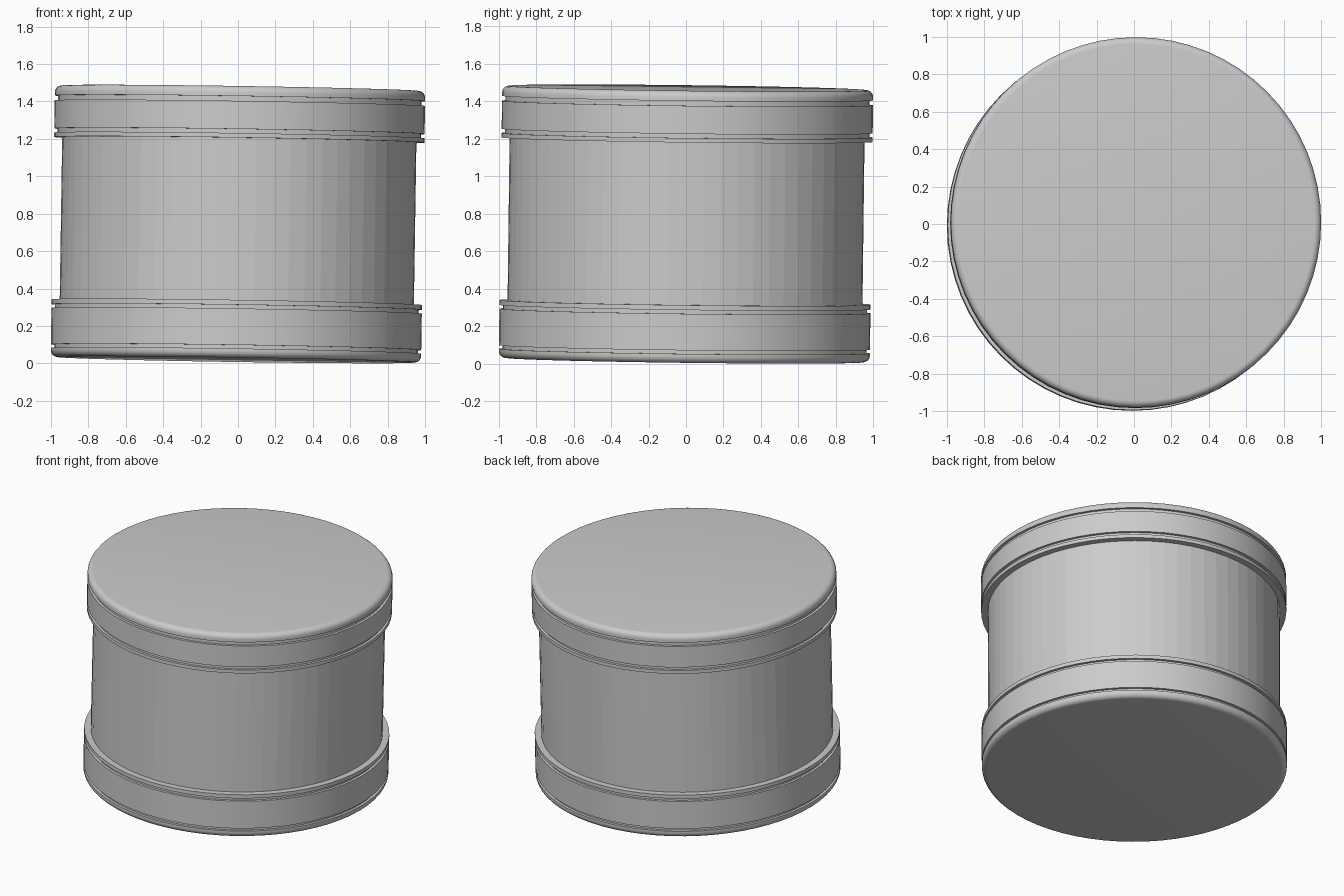
import bpy, bmesh, math
from mathutils import Matrix, Vector

if "Cube" in bpy.data.objects:
    bpy.data.objects.remove(bpy.data.objects["Cube"])

SIDES = 64
HEIGHT = 1.452
R_BODY, R_BAND, R_GROOVE = 0.947, 0.99, 0.972

# The whole drum leans slightly towards +x and +y
AXIS = Vector((0.0155, 0.0125, 1)).normalized()
TILT = (Matrix.Translation((0, 0, 0.745))
        @ Vector((0, 0, 1)).rotation_difference(AXIS).to_matrix().to_4x4()
        @ Matrix.Translation((0, 0, -HEIGHT / 2)))


def lathe(name, profile, smooth_angle=None):
    """Spin a (radius, height) profile round the drum axis."""
    bm = bmesh.new()
    rings = []
    for r, z in profile:
        rings.append([bm.verts.new((r * math.cos(a), r * math.sin(a), z))
                      for a in (2 * math.pi * i / SIDES for i in range(SIDES))])
    for lo, hi in zip(rings, rings[1:]):
        for i in range(SIDES):
            j = (i + 1) % SIDES
            bm.faces.new((lo[i], lo[j], hi[j], hi[i]))
    return bm, name, smooth_angle, rings


def finish(bm, name, smooth_angle=None):
    bmesh.ops.recalc_face_normals(bm, faces=bm.faces)
    mesh = bpy.data.meshes.new(name)
    bm.to_mesh(mesh)
    bm.free()
    ob = bpy.data.objects.new(name, mesh)
    bpy.context.collection.objects.link(ob)
    ob.matrix_world = TILT
    if smooth_angle:
        bpy.ops.object.select_all(action='DESELECT')
        ob.select_set(True)
        bpy.context.view_layer.objects.active = ob
        bpy.ops.object.shade_smooth_by_angle(angle=math.radians(smooth_angle))


def end_cap(name, levels, end, sign):
    """Lip, groove, band, groove and rounded end disc, from the body outwards."""
    lip_in, lip_out, band_in, band_out, rim = levels
    profile = [(R_BODY - 0.01, lip_in), (R_BAND, lip_in), (R_BAND, lip_out),
               (R_GROOVE, lip_out), (R_GROOVE, band_in), (R_BAND, band_in),
               (R_BAND, band_out), (R_GROOVE, band_out), (R_GROOVE, rim), (R_BAND, rim)]
    # rounded outer edge
    b = 0.036
    for k in range(7):
        a = k / 6 * math.pi / 2
        profile.append((R_BAND - b + b * math.cos(a), end - sign * b * (1 - math.sin(a))))
    bm, _, _, rings = lathe(name, profile)
    bm.faces.new(rings[-1])
    finish(bm, name, 30)


# Straight drum body
body = lathe("drum_body", [(R_BODY, 0.30), (R_BODY, 1.185)])
finish(body[0], "drum_body")

# Banded caps at both ends
end_cap("bottom_cap", (0.308, 0.282, 0.262, 0.067, 0.048), 0, -1)
end_cap("top_cap", (1.176, 1.20, 1.222, 1.372, 1.398), HEIGHT, 1)
